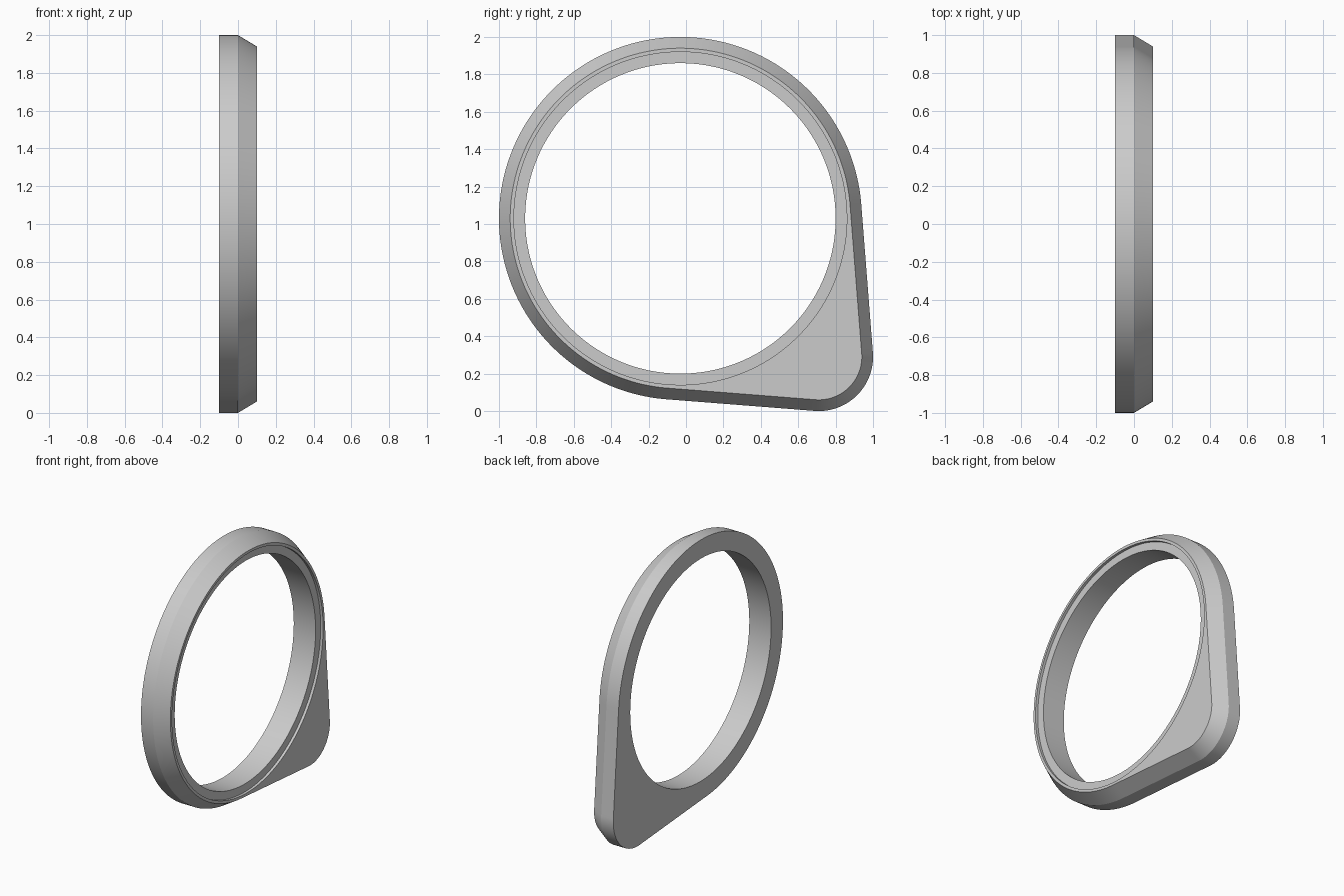
import bpy
import bmesh
import math
from mathutils import Vector

cube = bpy.data.objects.get("Cube")
if cube:
    bpy.data.objects.remove(cube)

HUB = Vector((-0.03, 1.03))      # ring centre in (y, z)
LOBE = Vector((0.71, 0.29))      # rounded corner centre
HUB_R, LOBE_R = 0.97, 0.29
HOLE_R, LIP_R = 0.83, 0.89
BACK, MID, FRONT, RECESS = -0.1, 0.0, 0.1, 0.08
CHAMFER = 0.06


def arc(centre, radius, start, end, steps):
    return [centre + radius * Vector((math.cos(a), math.sin(a)))
            for a in (start + (end - start) * i / steps for i in range(steps + 1))]


def straight(a, b, steps):
    return [a.lerp(b, i / steps) for i in range(1, steps)]


def teardrop(inset):
    """Two arcs joined by their common tangents."""
    spread = math.acos((HUB_R - LOBE_R) / (LOBE - HUB).length)
    axis = -math.pi / 4
    hub = arc(HUB, HUB_R - inset, axis + spread, axis - spread + math.tau, 160)
    lobe = arc(LOBE, LOBE_R - inset, axis - spread, axis + spread, 40)
    return (hub + straight(hub[-1], lobe[0], 24)
            + lobe + straight(lobe[-1], hub[0], 24))


def circle(radius, guide):
    """Circle points lined up with the outline points."""
    return [HUB + radius * (p - HUB).normalized() for p in guide]


# Closed cross-section, swept around the ring
outer = teardrop(0)
inner = teardrop(CHAMFER)
loops = [
    (BACK, circle(HOLE_R, outer)),
    (BACK, outer),
    (MID, outer),
    (FRONT, inner),
    (FRONT, circle(LIP_R, inner)),
    (RECESS, circle(LIP_R, inner)),
    (RECESS, circle(HOLE_R, outer)),
]

bm = bmesh.new()
rings = [[bm.verts.new((x, p.x, p.y)) for p in pts] for x, pts in loops]
count = len(outer)
for a, b in zip(rings, rings[1:] + rings[:1]):
    for i in range(count):
        j = (i + 1) % count
        bm.faces.new((a[i], a[j], b[j], b[i]))
bmesh.ops.recalc_face_normals(bm, faces=bm.faces)

mesh = bpy.data.meshes.new("teardrop_ring")
bm.to_mesh(mesh)
bm.free()
ring = bpy.data.objects.new("teardrop_ring", mesh)
bpy.context.collection.objects.link(ring)

# Plain grey
grey = bpy.data.materials.new("light_grey")
grey.use_nodes = True
colour = (0.6, 0.6, 0.6, 1)
grey.diffuse_color = colour
grey.node_tree.nodes["Principled BSDF"].inputs["Base Color"].default_value = colour
mesh.materials.append(grey)

bpy.ops.object.select_all(action='DESELECT')
ring.select_set(True)
bpy.context.view_layer.objects.active = ring
bpy.ops.object.shade_smooth_by_angle(angle=math.radians(20))
